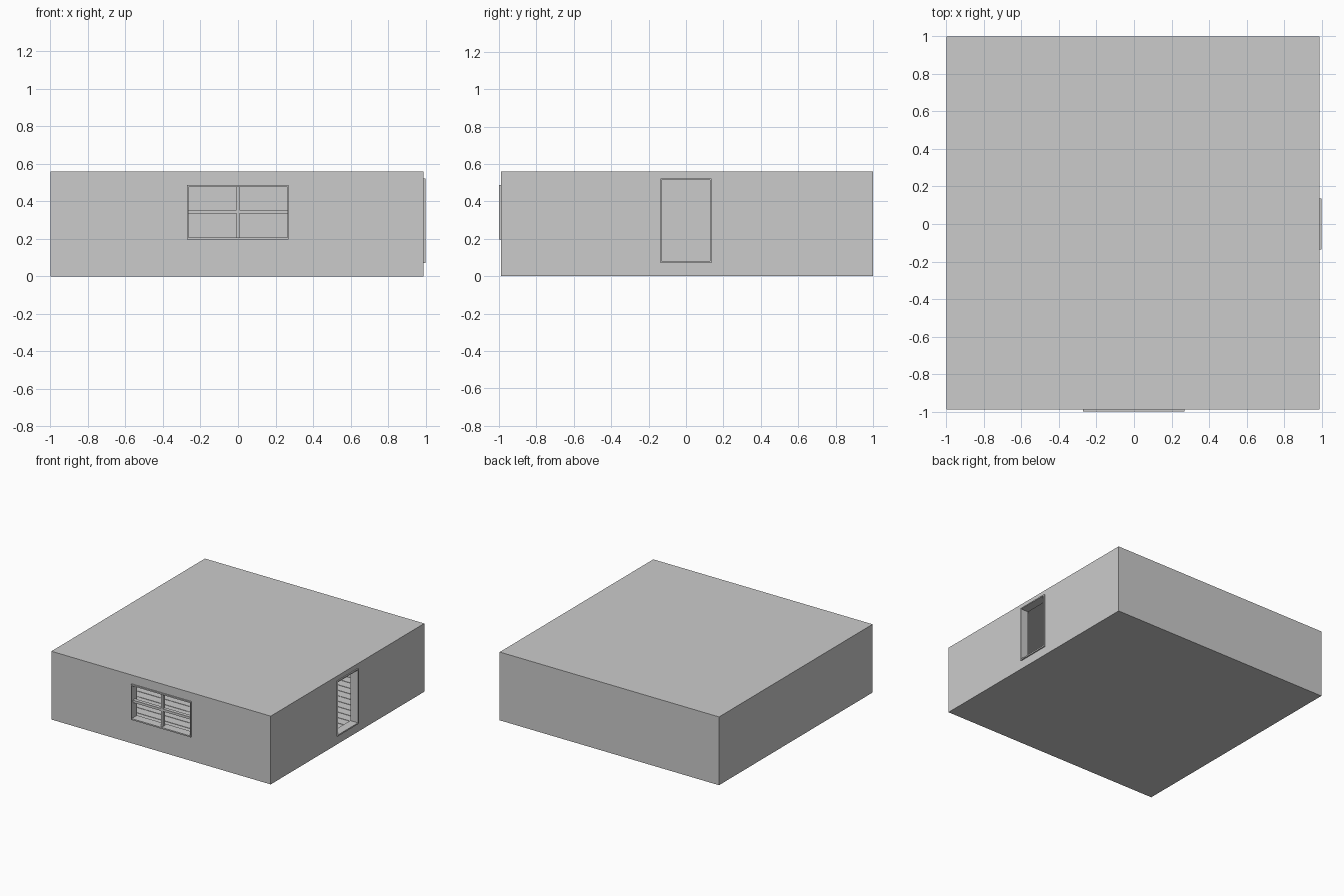
import bpy

if "Cube" in bpy.data.objects:
    bpy.data.objects.remove(bpy.data.objects["Cube"])

X0, X1, Y0, Y1, H, T = -1.0, 0.99, -0.99, 1.0, 0.56, 0.05


def mesh_object(name, verts, faces):
    me = bpy.data.meshes.new(name)
    me.from_pydata(verts, [], faces)
    me.update()
    ob = bpy.data.objects.new(name, me)
    bpy.context.collection.objects.link(ob)
    return ob


def box(name, x, y, z):
    v = [(a, b, c) for c in z for b in y for a in x]
    f = [(0, 2, 3, 1), (4, 5, 7, 6), (0, 1, 5, 4),
         (1, 3, 7, 5), (3, 2, 6, 7), (2, 0, 4, 6)]
    return mesh_object(name, v, f)


def ring(name, outer, inner, depth, along_x):
    """Upright slab with a rectangular hole; rects are (u0, u1, z0, z1)."""
    verts = []
    for d in depth:
        for u0, u1, z0, z1 in (outer, inner):
            for u, z in ((u0, z0), (u1, z0), (u1, z1), (u0, z1)):
                verts.append((u, d, z) if along_x else (-d, u, z))
    faces = []
    for i in range(4):
        j = (i + 1) % 4
        faces += [(i, j, 4 + j, 4 + i),
                  (12 + i, 12 + j, 8 + j, 8 + i),
                  (8 + i, 8 + j, j, i),
                  (4 + i, 4 + j, 12 + j, 12 + i)]
    return mesh_object(name, verts, faces)


# Openings: outer edge and clear opening of each frame
win_out, win_in = (-0.272, 0.27, 0.197, 0.488), (-0.265, 0.263, 0.208, 0.477)
door_out, door_in = (-0.135, 0.137, 0.07, 0.522), (-0.13, 0.127, 0.081, 0.513)

# Walls, overlapping pinwheel fashion at the corners
ring("front_wall", (X0, X1 - T, 0, H), win_out, (Y0, Y0 + T), True)
ring("right_wall", (Y0, Y1 - T, 0, H), door_out, (-X1, -X1 + T), False)
box("back_wall", (X0 + T, X1), (Y1 - T, Y1), (0, H))
box("left_wall", (X0, X0 + T), (Y0 + T, Y1), (0, H))

# Window frame and glazing bars
ring("window_frame", win_out, win_in, (-1.0, Y0 + T + 0.01), True)
bar_y = (-0.985, -0.955)
box("window_bar_upright", (-0.009, 0.007), bar_y, (win_in[2], win_in[3]))
for name, x in (("left", (win_in[0], -0.009)), ("right", (0.007, win_in[1]))):
    box("window_bar_" + name, x, bar_y, (0.334, 0.354))

# Door frame
ring("door_frame", door_out, door_in, (-1.0, -X1 + T + 0.01), False)

# Floor slab and ceiling slab fitted between the walls
inner_x, inner_y = (X0 + T, X1 - T), (Y0 + T, Y1 - T)
box("floor_slab", inner_x, inner_y, (0, 0.045))
box("ceiling", inner_x, inner_y, (H - 0.04, H))

# Floorboards running left to right with narrow gaps
boards, gap = 24, 0.005
pitch = (inner_y[1] - inner_y[0]) / boards
for i in range(boards):
    y = inner_y[0] + i * pitch
    box("floorboard", inner_x, (y + gap / 2, y + pitch - gap / 2), (0.045, 0.055))
